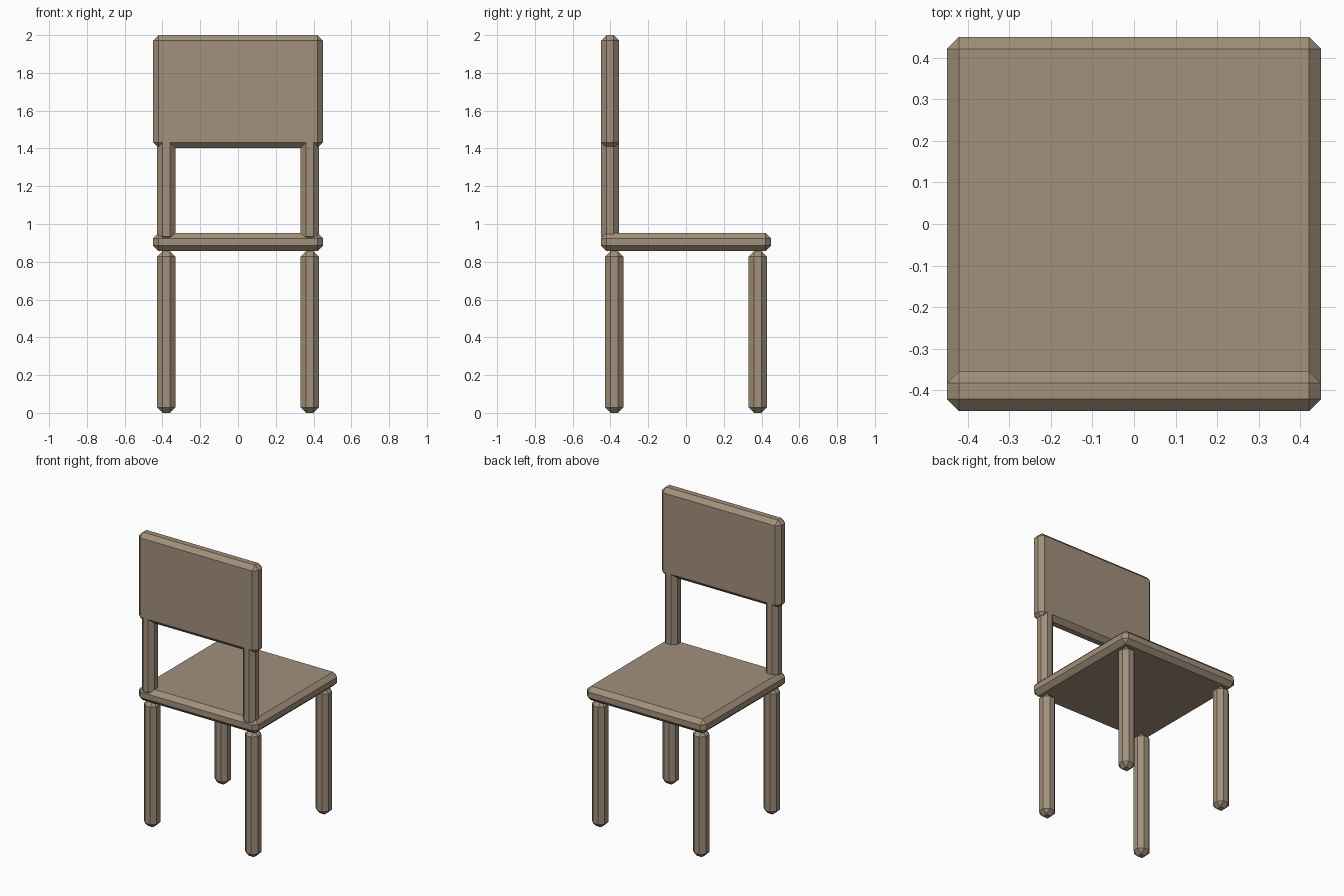
import bpy

if "Cube" in bpy.data.objects:
    bpy.data.objects.remove(bpy.data.objects["Cube"])

T = 0.096       # thickness shared by boards and posts
BEVEL = 0.029   # single flat chamfer on every edge

wood = bpy.data.materials.new("wood")
wood.diffuse_color = (0.36, 0.28, 0.20, 1)
wood.use_nodes = True
wood.node_tree.nodes["Principled BSDF"].inputs["Base Color"].default_value = wood.diffuse_color


def box(name, lo, hi):
    """Chamfered box between two opposite corners."""
    centre = [(a + b) / 2 for a, b in zip(lo, hi)]
    bpy.ops.mesh.primitive_cube_add(size=1, location=centre)
    ob = bpy.context.object
    ob.name = name
    ob.scale = [b - a for a, b in zip(lo, hi)]
    bpy.ops.object.transform_apply(location=False, rotation=False, scale=True)
    mod = ob.modifiers.new("chamfer", 'BEVEL')
    mod.width = BEVEL
    mod.segments = 1
    ob.data.materials.append(wood)
    return ob


# Seat and backrest boards
box("seat", (-0.45, -0.45, 0.857), (0.45, 0.45, 0.953))
box("backrest", (-0.45, -0.45, 1.403), (0.45, -0.45 + T, 2.0))

for side, sx in (("left", -1), ("right", 1)):
    x0, x1 = sx * 0.38 - T / 2, sx * 0.38 + T / 2
    # Legs under each corner
    for end, y in (("front", -0.38), ("back", 0.38)):
        box(f"{end}_{side}_leg", (x0, y - T / 2, 0), (x1, y + T / 2, 0.857))
    # Uprights running from inside the seat up into the backrest
    box(f"{side}_back_post", (x0, -0.45, 0.905), (x1, -0.45 + T, 1.905))
